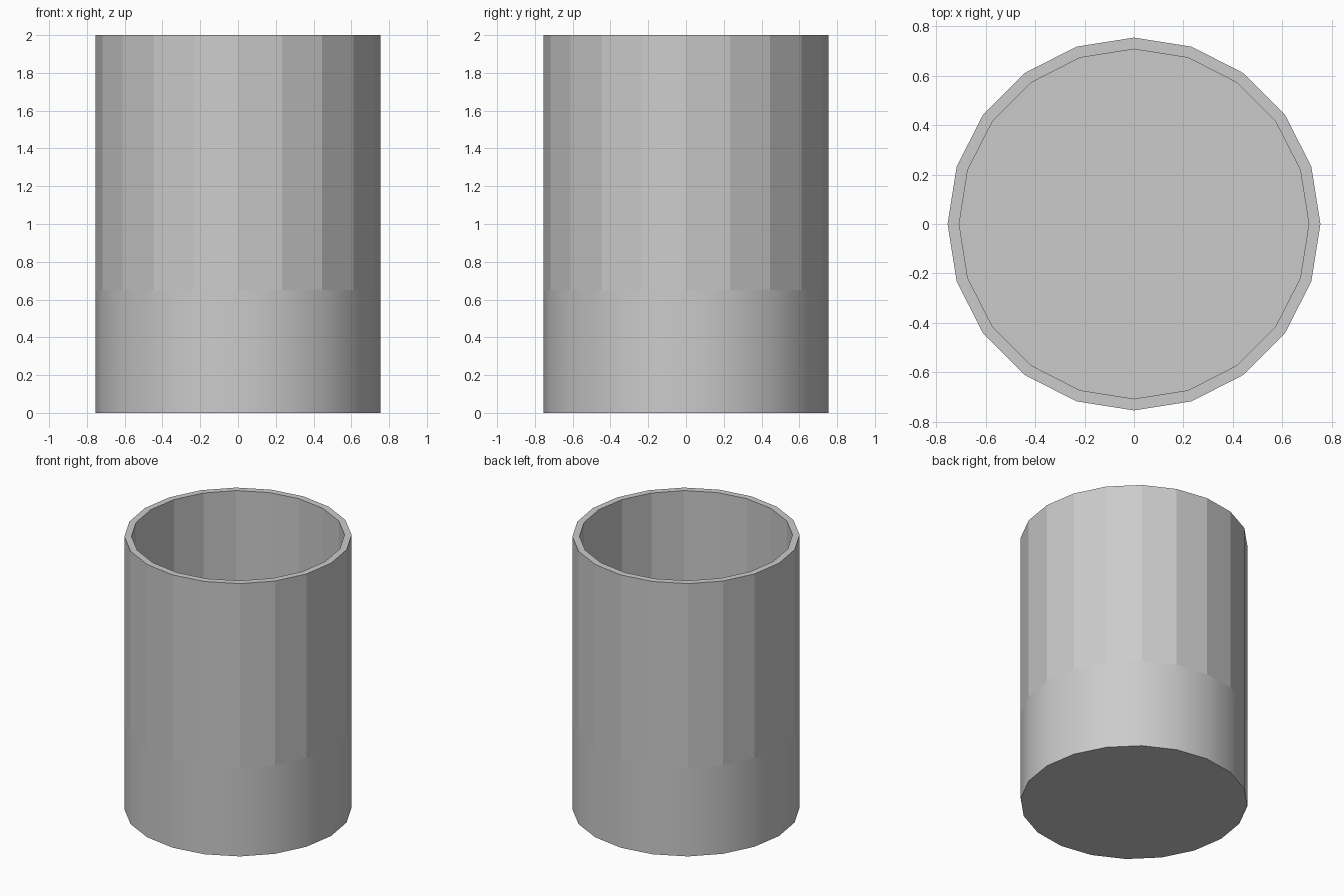
import bpy, bmesh, math

if "Cube" in bpy.data.objects:
    bpy.data.objects.remove(bpy.data.objects["Cube"])

SIDES = 20
R_OUT, R_IN = 0.755, 0.708
BASE_Z, TOP_Z = 0.65, 2.0


def ring(bm, radius, z):
    return [bm.verts.new((radius * math.cos(2 * math.pi * i / SIDES),
                          radius * math.sin(2 * math.pi * i / SIDES), z))
            for i in range(SIDES)]


def bridge(bm, a, b, smooth=False):
    for i in range(SIDES):
        j = (i + 1) % SIDES
        f = bm.faces.new((a[i], a[j], b[j], b[i]))
        f.smooth = smooth


bm = bmesh.new()
bottom = ring(bm, R_OUT, 0)
band = ring(bm, R_OUT, BASE_Z)
rim_out = ring(bm, R_OUT, TOP_Z)
rim_in = ring(bm, R_IN, TOP_Z)
floor = ring(bm, R_IN, BASE_Z)

# Smooth solid base, then faceted wall, rim and inside
bridge(bm, bottom, band, smooth=True)
bridge(bm, band, rim_out)
bridge(bm, rim_out, rim_in)
bridge(bm, rim_in, floor)

# Underside and inner floor
bm.faces.new(bottom[::-1])
bm.faces.new(floor)

# Hard edge around the underside
bm.edges.ensure_lookup_table()
for e in bm.edges:
    if all(v.co.z < 0.001 for v in e.verts):
        e.smooth = False

mesh = bpy.data.meshes.new("cup")
bm.to_mesh(mesh)
bm.free()
cup = bpy.data.objects.new("cup", mesh)
bpy.context.collection.objects.link(cup)
